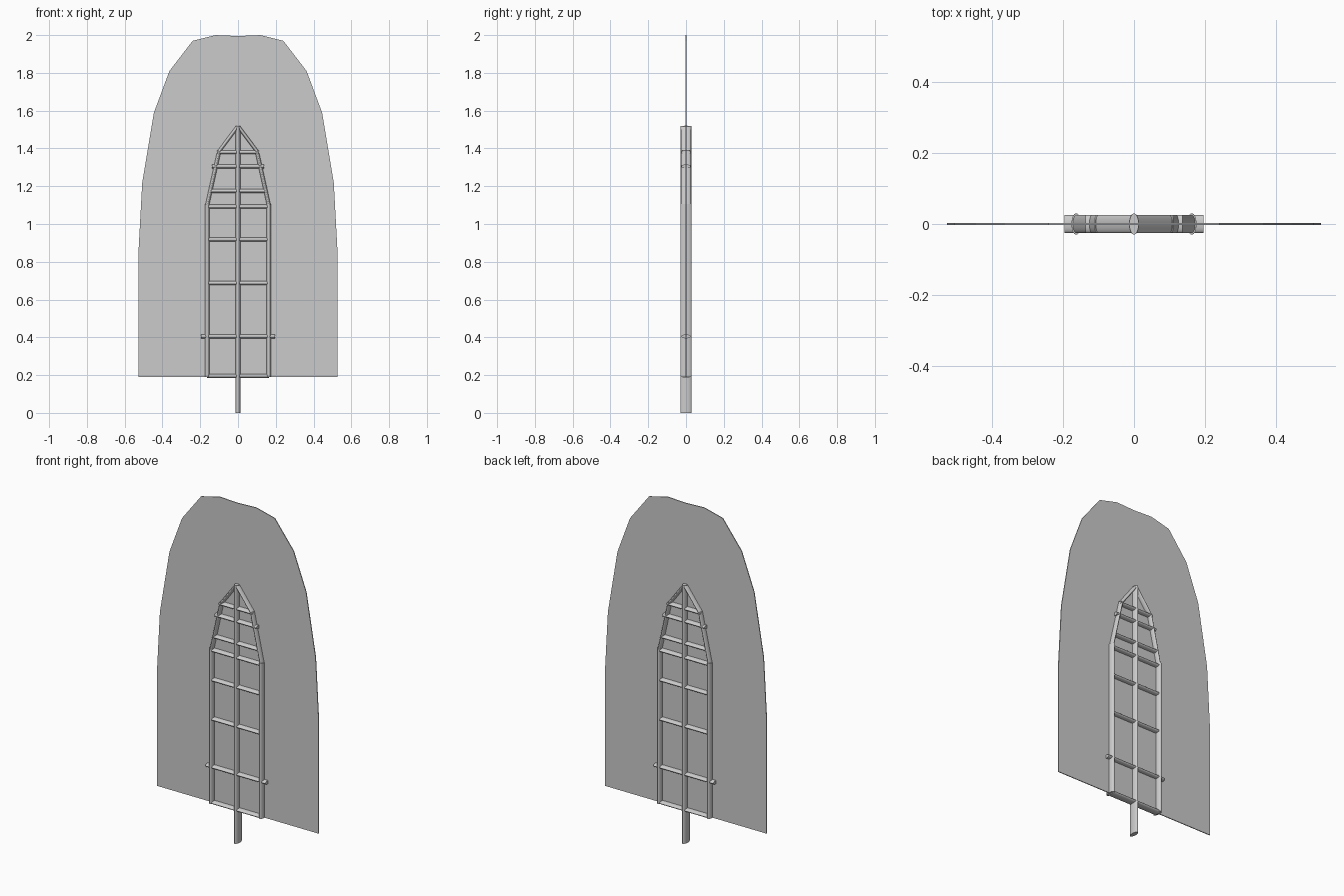
import bpy, bmesh
from math import atan2, hypot, radians
from mathutils import Matrix, Vector

if "Cube" in bpy.data.objects:
    bpy.data.objects.remove(bpy.data.objects["Cube"])


def strut(name, a, b, thick, depth):
    """Closed elliptical rod between two (x, z) points in the y = 0 plane."""
    dx, dz = b[0] - a[0], b[1] - a[1]
    mid = Vector(((a[0] + b[0]) / 2, 0, (a[1] + b[1]) / 2))
    m = (Matrix.Translation(mid) @ Matrix.Rotation(atan2(dx, dz), 4, 'Y')
         @ Matrix.Diagonal((thick, depth, 1, 1)))
    bm = bmesh.new()
    bmesh.ops.create_cone(bm, cap_ends=True, segments=32, radius1=1, radius2=1,
                          depth=hypot(dx, dz), matrix=m)
    me = bpy.data.meshes.new(name)
    bm.to_mesh(me)
    bm.free()
    ob = bpy.data.objects.new(name, me)
    bpy.context.collection.objects.link(ob)
    bpy.context.view_layer.objects.active = ob
    bpy.ops.object.select_all(action='DESELECT')
    ob.select_set(True)
    bpy.ops.object.shade_smooth_by_angle(angle=radians(40))


# Thin arched panel
half = [(0.527, 0.19), (0.527, 0.85), (0.507, 1.22), (0.445, 1.59),
        (0.363, 1.81), (0.24, 1.97), (0.12, 2.0)]
outline = half + [(0, 1.995)] + [(-x, z) for x, z in reversed(half)]
T = 0.0025
bm = bmesh.new()
face = bm.faces.new([bm.verts.new((x, -T, z)) for x, z in outline])
ext = bmesh.ops.extrude_face_region(bm, geom=[face], use_keep_orig=True)
bmesh.ops.translate(bm, vec=(0, 2 * T, 0),
                    verts=[g for g in ext['geom'] if isinstance(g, bmesh.types.BMVert)])
bmesh.ops.recalc_face_normals(bm, faces=bm.faces)
me = bpy.data.meshes.new("panel")
bm.to_mesh(me)
bm.free()
bpy.context.collection.objects.link(bpy.data.objects.new("panel", me))

# Centre pole
strut("centre_pole", (0, 0), (0, 1.52), 0.013, 0.03)

# Side posts, tapering rails and peak rails
for side, s in (("right", 1), ("left", -1)):
    strut(f"{side}_post", (s * 0.163, 0.19), (s * 0.163, 1.105), 0.013, 0.03)
    strut(f"{side}_taper_rail", (s * 0.163, 1.1), (s * 0.1, 1.385), 0.01, 0.026)
    strut(f"{side}_peak_rail", (s * 0.1, 1.385), (s * 0.003, 1.515), 0.009, 0.026)

# Cross bars: height, half length
bars = [(0.195, 0.165), (0.405, 0.196), (0.687, 0.155), (0.918, 0.155),
        (1.092, 0.163), (1.175, 0.148), (1.305, 0.137), (1.38, 0.11)]
for i, (z, h) in enumerate(bars):
    strut(f"cross_bar_{i + 1}", (-h, z), (h, z), 0.0105, 0.025)
